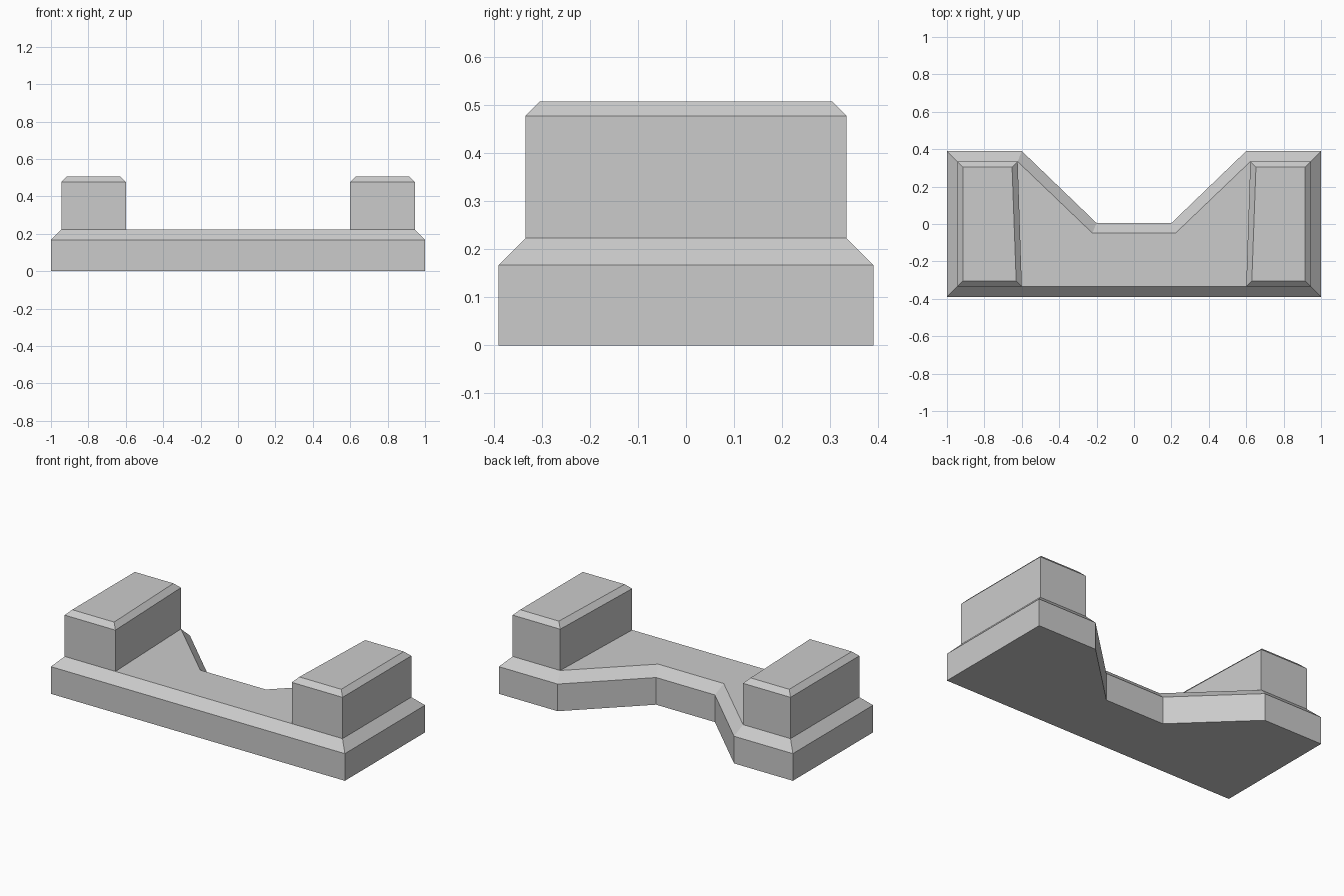
import bpy, bmesh, math

if "Cube" in bpy.data.objects:
    bpy.data.objects.remove(bpy.data.objects["Cube"])


def mirrored(half):
    """Right-half outline (front to back) completed with its left half."""
    return half + [(-x, y) for x, y in reversed(half)]


def ring(bm, points, z):
    return [bm.verts.new((x, y, z)) for x, y in points]


def bridge(bm, low, high):
    n = len(low)
    for i in range(n):
        j = (i + 1) % n
        bm.faces.new((low[i], low[j], high[j], high[i]))


bm = bmesh.new()

# Notched base slab with a chamfered upper rim
outer = mirrored([(0.6, -0.39), (1, -0.39), (1, 0.39), (0.6, 0.39), (0.2, 0.005)])
inner = mirrored([(0.6, -0.334), (0.945, -0.334), (0.945, 0.334), (0.622, 0.334), (0.223, -0.048)])
foot = ring(bm, outer, 0)
shoulder = ring(bm, outer, 0.167)
rim = ring(bm, inner, 0.223)
bm.faces.new(foot[::-1])
bridge(bm, foot, shoulder)
bridge(bm, shoulder, rim)

# Sunken deck between the posts
bm.faces.new([rim[i] for i in (0, 3, 4, 5, 6, 9)])

# End posts rising from the rim, with chamfered tops
post = [(0.6, -0.334), (0.945, -0.334), (0.945, 0.334), (0.622, 0.334)]
cap = [(0.63, -0.304), (0.915, -0.304), (0.915, 0.304), (0.652, 0.304)]
for side, ids in ((1, (0, 1, 2, 3)), (-1, (9, 8, 7, 6))):
    base = [rim[i] for i in ids]
    wall = ring(bm, [(side * x, y) for x, y in post], 0.477)
    top = ring(bm, [(side * x, y) for x, y in cap], 0.507)
    bridge(bm, base, wall)
    bridge(bm, wall, top)
    bm.faces.new(top)

# Merge coplanar pieces and face everything outward
bmesh.ops.recalc_face_normals(bm, faces=bm.faces)
bmesh.ops.dissolve_limit(bm, angle_limit=math.radians(0.5), verts=bm.verts, edges=bm.edges)

mesh = bpy.data.meshes.new("notched_base_with_posts")
bm.to_mesh(mesh)
bm.free()
bpy.context.collection.objects.link(bpy.data.objects.new("notched_base_with_posts", mesh))
